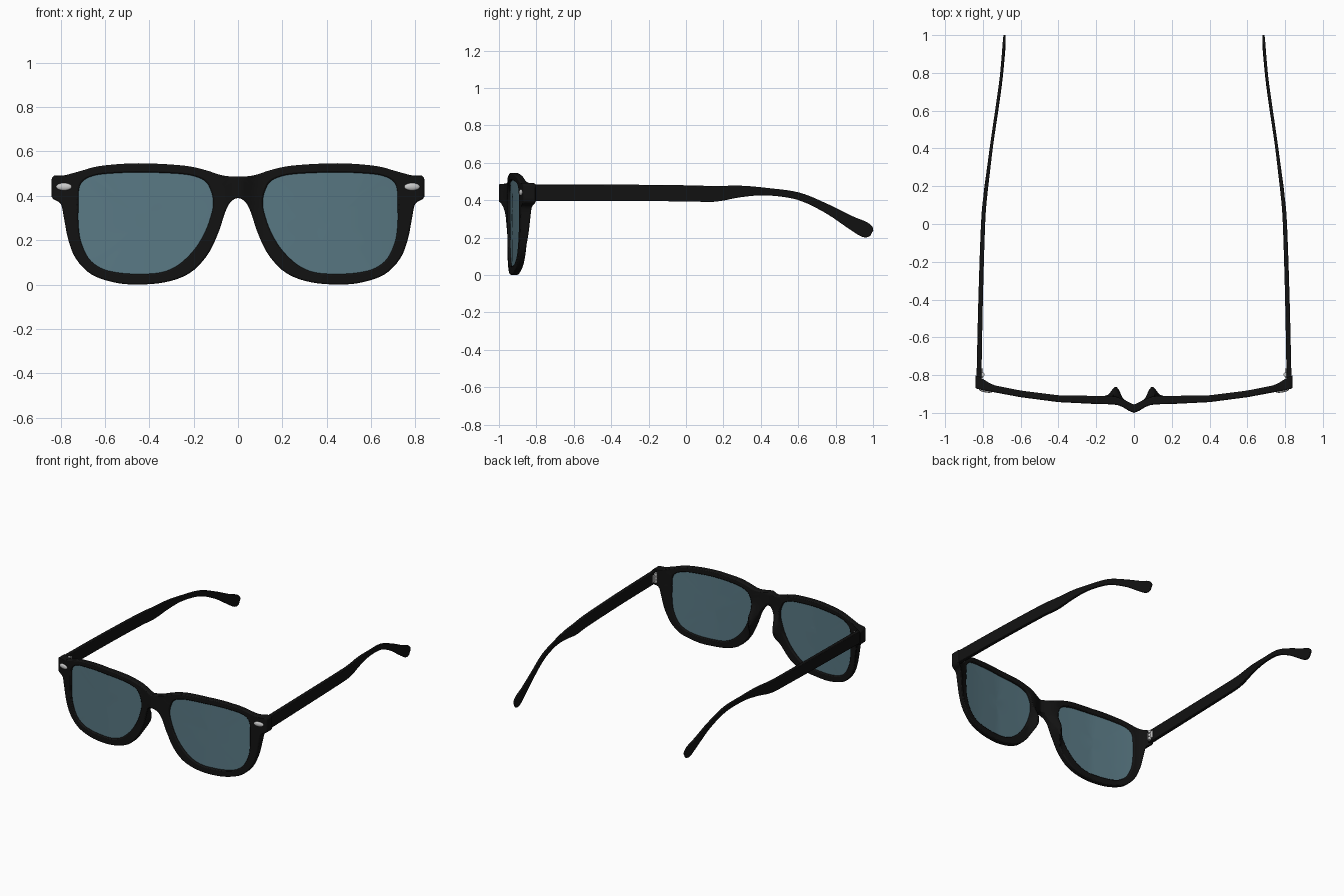
import bpy, bmesh, math
from mathutils import Vector, Matrix

if "Cube" in bpy.data.objects:
    bpy.data.objects.remove(bpy.data.objects["Cube"])


def material(name, color):
    m = bpy.data.materials.new(name)
    m.diffuse_color = color
    m.use_nodes = True
    m.node_tree.nodes["Principled BSDF"].inputs["Base Color"].default_value = m.diffuse_color
    return m


black = material("black_plastic", (0.006, 0.006, 0.006, 1))
tint = material("tinted_lens", (0.10, 0.19, 0.23, 0.9))


def finish(name, bm, mat=None, bevel=0, angle=40):
    """Make an object, mirrored across x = 0, from a right-hand half."""
    bmesh.ops.recalc_face_normals(bm, faces=bm.faces)
    me = bpy.data.meshes.new(name)
    bm.to_mesh(me)
    bm.free()
    ob = bpy.data.objects.new(name, me)
    bpy.context.collection.objects.link(ob)
    if mat:
        me.materials.append(mat)
    bpy.ops.object.select_all(action='DESELECT')
    bpy.context.view_layer.objects.active = ob
    ob.select_set(True)
    bpy.ops.object.shade_smooth_by_angle(angle=math.radians(angle))
    mir = ob.modifiers.new("mirror", 'MIRROR')
    mir.use_clip = True
    mir.merge_threshold = 0.0005
    if bevel:
        b = ob.modifiers.new("bevel", 'BEVEL')
        b.width, b.segments = bevel, 2
        b.limit_method, b.angle_limit = 'ANGLE', math.radians(45)
        b.use_clamp_overlap = False
    return ob


def spline(pts, steps):
    """Catmull-Rom through pts[1:-1]; the end points only steer."""
    pts = [Vector(p) for p in pts]
    out = []
    for a, b, c, d in zip(pts, pts[1:], pts[2:], pts[3:]):
        for k in range(steps):
            t = k / steps
            out.append(0.5 * (2 * b + (c - a) * t + (2 * a - 5 * b + 4 * c - d) * t * t
                              + (3 * b - a - 3 * c + d) * t ** 3))
    return out


def lerp_table(x, table):
    for (x0, y0), (x1, y1) in zip(table, table[1:]):
        if x <= x1:
            return y0 + (y1 - y0) * (x - x0) / (x1 - x0)
    return table[-1][1]


FRONT = [(0, -1.0), (.03, -.988), (.06, -.967), (.1, -.955), (.2, -.953), (.4, -.943),
         (.6, -.917), (.8, -.88), (.85, -.868)]
BACK = [(0, -.957), (.05, -.932), (.1, -.912), (.2, -.91), (.4, -.907), (.6, -.882),
        (.75, -.852), (.8, -.82), (.85, -.795)]


def front_y(x):
    return lerp_table(x, FRONT)


def back_y(x, z):
    # the nose pads swell out of the back of the rim
    pad = math.exp(-((x - .095) / .03) ** 2 - ((z - .26) / .09) ** 2)
    return lerp_table(x, BACK) + .055 * pad


# Matching outlines of the right half, from bridge top round to bridge bottom
outer = [(0, .487), (.07, .492), (.15, .517), (.25, .537), (.45, .547), (.62, .535),
         (.71, .512), (.78, .493), (.84, .483), (.84, .395), (.80, .365), (.785, .30),
         (.765, .20), (.73, .115), (.66, .045), (.56, .01), (.46, 0), (.33, .01),
         (.22, .05), (.14, .13), (.09, .23), (.06, .32), (.035, .37), (0, .39)]
inner = [(.125, .43), (.142, .46), (.18, .483), (.26, .499), (.45, .506), (.60, .499),
         (.66, .488), (.695, .47), (.715, .44), (.72, .39), (.72, .345), (.72, .28),
         (.71, .20), (.675, .12), (.62, .075), (.55, .055), (.46, .048), (.35, .054),
         (.27, .088), (.195, .16), (.145, .245), (.118, .325), (.112, .365), (.115, .40)]
STEPS = 4
flip = lambda p: (-p[0], p[1])
out_loop = spline([flip(outer[1])] + outer + [flip(outer[-2])], STEPS)
end, start = Vector(outer[-1]), Vector(outer[0])
out_loop += [end.lerp(start, k / STEPS) for k in range(STEPS)]
out_loop = [Vector((min(.84, max(0, p.x)), max(0, p.y))) for p in out_loop]
in_loop = spline([inner[-1]] + inner + inner[:2], STEPS)

# Front frame: both rims and the bridge
bm = bmesh.new()
ROWS = 5
rings = []
for o, i in zip(out_loop, in_loop):
    row = [i.lerp(o, r / (ROWS - 1)) for r in range(ROWS)]
    rings.append([bm.verts.new((p.x, front_y(p.x), p.y)) for p in row]
                 + [bm.verts.new((p.x, back_y(p.x, p.y), p.y)) for p in reversed(row)])
for a, b in zip(rings, rings[1:] + rings[:1]):
    for k in range(2 * ROWS):
        n = (k + 1) % (2 * ROWS)
        quad = (a[k], a[n], b[n], b[k])
        if max(v.co.x for v in quad) > 1e-4:      # stay open on the mirror plane
            bm.faces.new(quad)
finish("front_frame", bm, black, bevel=.007)

# Lenses: concentric rings following the curve of the frame
bm = bmesh.new()
mid = Vector((.42, .29))


def lens_vert(p, depth):
    return bm.verts.new((p.x, front_y(p.x) + depth, p.y))


for depth in (.014, .024):
    loops = [[lens_vert(mid.lerp(p, s), depth) for p in in_loop] for s in (1.01, .75, .5, .25)]
    hub = lens_vert(mid, depth)
    n = len(in_loop)
    for k in range(n):
        j = (k + 1) % n
        for a, b in zip(loops, loops[1:]):
            bm.faces.new((a[k], a[j], b[j], b[k]))
        bm.faces.new((loops[-1][k], loops[-1][j], hub))
finish("lenses", bm, tint)

# Temples: y, z, half height, x, half thickness along the arm
stations = [(-.83, .44, .045, .821, .013), (-.4, .44, .044, .812, .012),
            (0, .437, .043, .799, .011), (.15, .434, .042, .787, .010),
            (.29, .447, .031, .770, .009), (.43, .446, .020, .752, .008),
            (.60, .422, .020, .727, .008), (.75, .357, .024, .706, .007),
            (.87, .288, .033, .694, .007), (.945, .248, .041, .688, .007),
            (.978, .232, .034, .686, .006), (.993, .224, .018, .685, .005)]
bm = bmesh.new()


def arm_path():
    pts = [Vector(s) for s in stations]
    pts = [2 * pts[0] - pts[1]] + pts + [2 * pts[-1] - pts[-2]]
    return spline(pts, 5) + [pts[-2]]


path = arm_path()
rings = []
for k, s in enumerate(path):
    p, q = path[max(k - 1, 0)], path[min(k + 1, len(path) - 1)]
    up = Vector((0, p[1] - q[1], q[0] - p[0])).normalized()
    c = Vector((s[3], s[0], s[1]))
    rings.append([bm.verts.new(c + up * (s[2] * v) + Vector((s[4] * u, 0, 0)))
                  for u, v in ((-1, -1), (1, -1), (1, 1), (-1, 1))])
for a, b in zip(rings, rings[1:]):
    for k in range(4):
        n = (k + 1) % 4
        bm.faces.new((a[k], a[n], b[n], b[k]))
bm.faces.new(rings[0])
bm.faces.new(rings[-1])
finish("temples", bm, black, bevel=.004)

# Oval metal studs on the front corners
bm = bmesh.new()
bmesh.ops.create_uvsphere(bm, u_segments=24, v_segments=12, radius=1,
                          matrix=Matrix.Translation((.785, -.882, .441))
                          @ Matrix.Rotation(math.radians(10), 4, 'Z')
                          @ Matrix.Diagonal((.036, .010, .017, 1)))
finish("studs", bm)

# Hinges: knuckles on a pin, with a leaf against each arm
bm = bmesh.new()
for z in (.415, .44, .465):
    bmesh.ops.create_cone(bm, cap_ends=True, segments=16, radius1=.012, radius2=.012,
                          depth=.02, matrix=Matrix.Translation((.803, -.797, z)))
bmesh.ops.create_cube(bm, size=1, matrix=Matrix.Translation((.806, -.79, .44))
                      @ Matrix.Diagonal((.012, .05, .05, 1)))
finish("hinges", bm)
